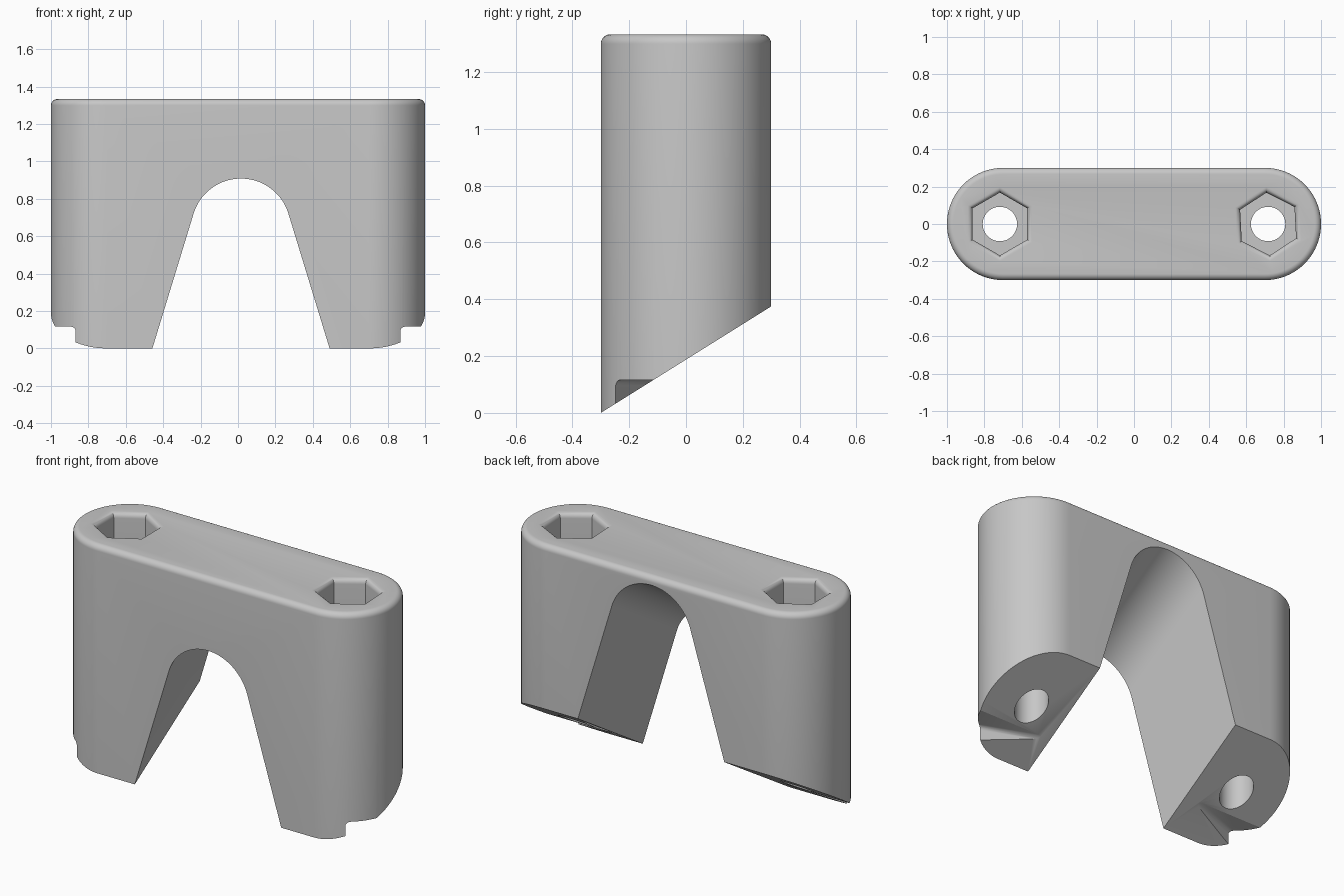
import bpy, bmesh
from math import pi, sin, cos, tan, radians
from mathutils import Vector

if "Cube" in bpy.data.objects:
    bpy.data.objects.remove(bpy.data.objects["Cube"])

HEIGHT, END_X, RADIUS = 1.333, 0.7, 0.3
SLOPE = 0.375 / 0.6
HOLE_X = 0.717

grey = bpy.data.materials.new("plain grey")
grey.use_nodes = True
colour = (0.57, 0.57, 0.57, 1)
grey.diffuse_color = colour
grey.node_tree.nodes["Principled BSDF"].inputs["Base Color"].default_value = colour


def loft(name, rings):
    """Closed solid skinned through rings of equal point count."""
    bm = bmesh.new()
    loops = [[bm.verts.new(p) for p in ring] for ring in rings]
    for low, high in zip(loops, loops[1:]):
        for i in range(len(low)):
            j = (i + 1) % len(low)
            bm.faces.new((low[i], low[j], high[j], high[i]))
    bm.faces.new(loops[0])
    bm.faces.new(loops[-1])
    bmesh.ops.recalc_face_normals(bm, faces=bm.faces)
    mesh = bpy.data.meshes.new(name)
    bm.to_mesh(mesh)
    bm.free()
    mesh.materials.append(grey)
    obj = bpy.data.objects.new(name, mesh)
    bpy.context.collection.objects.link(obj)
    return obj


def arc(cx, cy, r, start, end, steps):
    return [(cx + r * cos(start + (end - start) * i / steps),
             cy + r * sin(start + (end - start) * i / steps)) for i in range(steps + 1)]


def stadium(r, z):
    pts = arc(END_X, 0, r, -pi / 2, pi / 2, 40) + arc(-END_X, 0, r, pi / 2, 3 * pi / 2, 40)
    return [(x, y, z) for x, y in pts]


def polygon(cx, r, z, sides, turn=0.0):
    return [(cx + r * cos(turn + 2 * pi * i / sides),
             r * sin(turn + 2 * pi * i / sides), z) for i in range(sides)]


# Body: stadium block with a rounded top edge
fillet = 0.034
rings = [stadium(RADIUS, -0.2)]
for i in range(9):
    a = i / 8 * pi / 2
    rings.append(stadium(RADIUS - fillet * (1 - cos(a)), HEIGHT - fillet * (1 - sin(a))))
body = loft("bracket_body", rings)
cutters = []

# Slanted underside, rising towards the back
side = [(-1, -0.7 * SLOPE), (1, 1.3 * SLOPE), (1, -2), (-1, -2)]
cutters.append(loft("slant_cutter", [[(x, y, z) for y, z in side] for x in (-2, 2)]))

# Arch: round crown with splayed legs, running parallel to the slanted underside
mid, arch_r, arch_z, lean = 0.016, 0.265, 0.643, radians(17)
crown = arc(mid, arch_z, arch_r, lean, pi - lean, 40)
drop = 1.2
spread = drop * tan(lean)
profile = ([(crown[0][0] + spread, crown[0][1] - drop)] + crown
           + [(crown[-1][0] - spread, crown[-1][1] - drop)])
cutters.append(loft("arch_cutter", [[(x, y, z + SLOPE * (y + RADIUS)) for x, z in profile]
                                    for y in (-0.5, 0.5)]))

# Bolt holes, hexagonal pockets with eased rims, and tapering notches
ease, hex_r = 0.03, 0.168
for name, s, turn in (("left", 1, radians(93)), ("right", -1, radians(90))):
    cutters.append(loft(name + "_hole_cutter",
                        [polygon(s * HOLE_X, 0.092, z, 48) for z in (-1, 2)]))

    rings = [polygon(s * HOLE_X, hex_r, HEIGHT - 0.4, 6, turn)]
    for i in range(7):
        a = i / 6 * pi / 2
        rings.append(polygon(s * HOLE_X, hex_r + ease * (1 - cos(a)),
                             HEIGHT - ease * (1 - sin(a)), 6, turn))
    rings.append(polygon(s * HOLE_X, hex_r + ease, HEIGHT + 0.1, 6, turn))
    cutters.append(loft(name + "_pocket_cutter", rings))

    tip, mouth = Vector((0.51, -0.117)), Vector((0.87, -0.249))
    along = (mouth - tip).normalized()
    across = Vector((-along.y, along.x))
    section = [(0.5, -1), (0.5, 0.116)] + arc(0.025, 0.091, 0.025, pi / 2, pi, 6) + [(0, -1)]
    rings = []
    for u in (-0.1, 0.8):
        ring = []
        for v, z in section:
            p = tip + along * u + across * v
            ring.append((s * p.x, p.y, z))
        rings.append(ring)
    cutters.append(loft(name + "_notch_cutter", rings))

# Cut everything out of the body
for cutter in cutters:
    mod = body.modifiers.new(cutter.name, "BOOLEAN")
    mod.operation = "DIFFERENCE"
    mod.solver = "EXACT"
    mod.object = cutter
bpy.context.view_layer.update()
result = bpy.data.meshes.new_from_object(body.evaluated_get(bpy.context.evaluated_depsgraph_get()))
body.modifiers.clear()
body.data = result
for cutter in cutters:
    bpy.data.objects.remove(cutter)

# Smooth the curves, keep the edges crisp
bpy.ops.object.select_all(action="DESELECT")
body.select_set(True)
bpy.context.view_layer.objects.active = body
bpy.ops.object.shade_smooth_by_angle(angle=radians(30))
